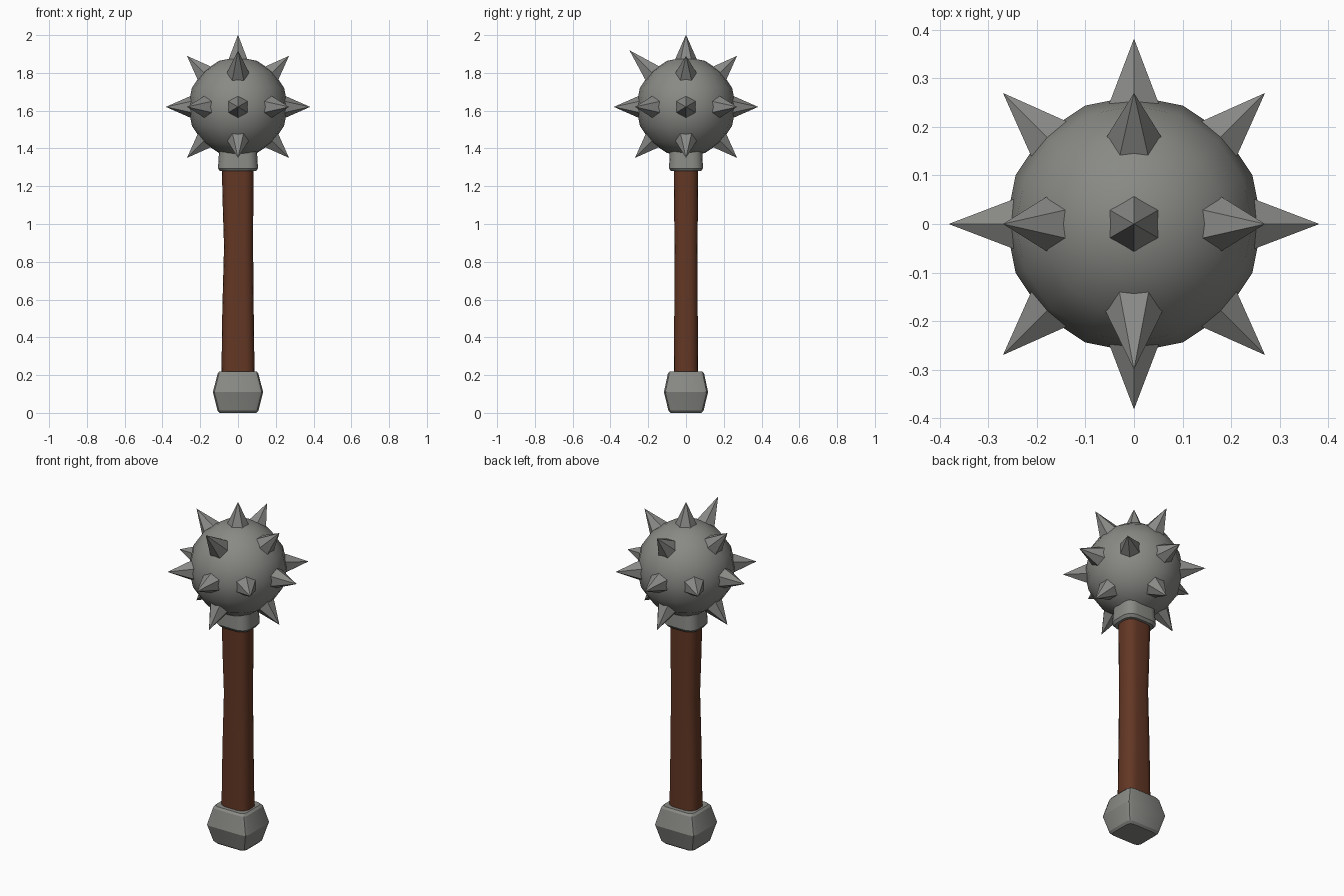
import bpy, bmesh, math
from mathutils import Vector, Matrix

cube = bpy.data.objects.get("Cube")
if cube:
    bpy.data.objects.remove(cube, do_unlink=True)


def material(name, color):
    m = bpy.data.materials.new(name)
    m.use_nodes = True
    m.diffuse_color = (*color, 1)
    bsdf = next(n for n in m.node_tree.nodes if n.type == 'BSDF_PRINCIPLED')
    bsdf.inputs["Base Color"].default_value = (*color, 1)
    return m


iron = material("dull iron", (0.25, 0.255, 0.235))
spike_iron = material("spike iron", (0.25, 0.25, 0.24))
wood = material("brown wood", (0.125, 0.038, 0.018))


def finish(name, bm, mat, smooth_angle=None):
    bmesh.ops.recalc_face_normals(bm, faces=bm.faces)
    mesh = bpy.data.meshes.new(name)
    bm.to_mesh(mesh)
    bm.free()
    mesh.materials.append(mat)
    obj = bpy.data.objects.new(name, mesh)
    bpy.context.collection.objects.link(obj)
    if smooth_angle:
        bpy.ops.object.select_all(action='DESELECT')
        obj.select_set(True)
        bpy.context.view_layer.objects.active = obj
        bpy.ops.object.shade_smooth_by_angle(angle=math.radians(smooth_angle))
    return obj


def rounded_section(a, b, radius, steps):
    """Rectangle of half sizes a, b with rounded corners."""
    points = []
    for quarter in range(4):
        sx = 1 if quarter in (0, 3) else -1
        sy = 1 if quarter in (0, 1) else -1
        for i in range(steps + 1):
            t = math.pi / 2 * (quarter + i / steps)
            points.append((sx * (a - radius) + radius * math.cos(t),
                           sy * (b - radius) + radius * math.sin(t)))
    return points


def loft(name, rings, radius, steps, mat, smooth_angle=None):
    """Skin rounded sections; each ring is (z, half width, half depth, x shift)."""
    bm = bmesh.new()
    loops = [[bm.verts.new((x + shift, y, z))
              for x, y in rounded_section(a, b, radius, steps)]
             for z, a, b, shift in rings]
    for low, high in zip(loops, loops[1:]):
        for i in range(len(low)):
            j = (i + 1) % len(low)
            bm.faces.new((low[i], low[j], high[j], high[i]))
    bm.faces.new(loops[0])
    bm.faces.new(loops[-1])
    return finish(name, bm, mat, smooth_angle)


# Grip, slightly waisted
loft("handle", [(0.18, 0.088, 0.064, 0), (0.55, 0.083, 0.062, 0),
                (0.88, 0.077, 0.061, 0.003), (1.1, 0.081, 0.063, 0),
                (1.32, 0.084, 0.065, -0.002)], 0.05, 4, wood, 40)

# Bevelled block at the foot of the grip
loft("pommel", [(0, 0.097, 0.082, 0), (0.012, 0.108, 0.093, 0),
                (0.11, 0.133, 0.117, 0), (0.208, 0.108, 0.096, 0),
                (0.22, 0.098, 0.086, 0)], 0.026, 2, iron, 25)

# Collar under the head
loft("collar", [(1.28, 0.096, 0.08, 0), (1.295, 0.106, 0.09, 0),
                (1.42, 0.098, 0.084, 0)], 0.055, 4, iron, 30)

# Round head
center = Vector((0, 0, 1.62))
bm = bmesh.new()
bmesh.ops.create_uvsphere(bm, u_segments=16, v_segments=8, radius=0.264,
                          matrix=Matrix.Translation(center))
finish("head", bm, iron, 60)


def spike(name, direction, tip):
    """Six-sided spike with one corner on the axis square to its plane."""
    x, y, z = direction
    ref = Vector((0, 0, 1) if z == 0 else (1, 0, 0) if x == 0 and y else (0, 1, 0))
    axis = Vector(direction).normalized()
    side = axis.cross(ref)
    bm = bmesh.new()
    base = []
    for i in range(6):
        t = math.tau * i / 6
        base.append(bm.verts.new(center + axis * 0.23
                                 + 0.067 * (ref * math.cos(t) + side * math.sin(t))))
    point = bm.verts.new(center + axis * tip)
    for i in range(6):
        bm.faces.new((base[i], base[(i + 1) % 6], point))
    bm.faces.new(base)
    finish(name, bm, spike_iron)


# Spikes along the axes and halfway between them, none into the collar
words = (("left", "", "right"), ("back", "", "front"), ("top", "", "bottom"))
for x in (-1, 0, 1):
    for y in (-1, 0, 1):
        for z in (-1, 0, 1):
            count = abs(x) + abs(y) + abs(z)
            if count not in (1, 2) or (x, y, z) == (0, 0, -1):
                continue
            parts = [w[1 - s] for w, s in zip(words, (x, y, z)) if s]
            tip = 0.424 if (x, y, z) == (0, -1, 1) else 0.382
            spike("_".join(["spike"] + parts), (x, y, z), tip)
